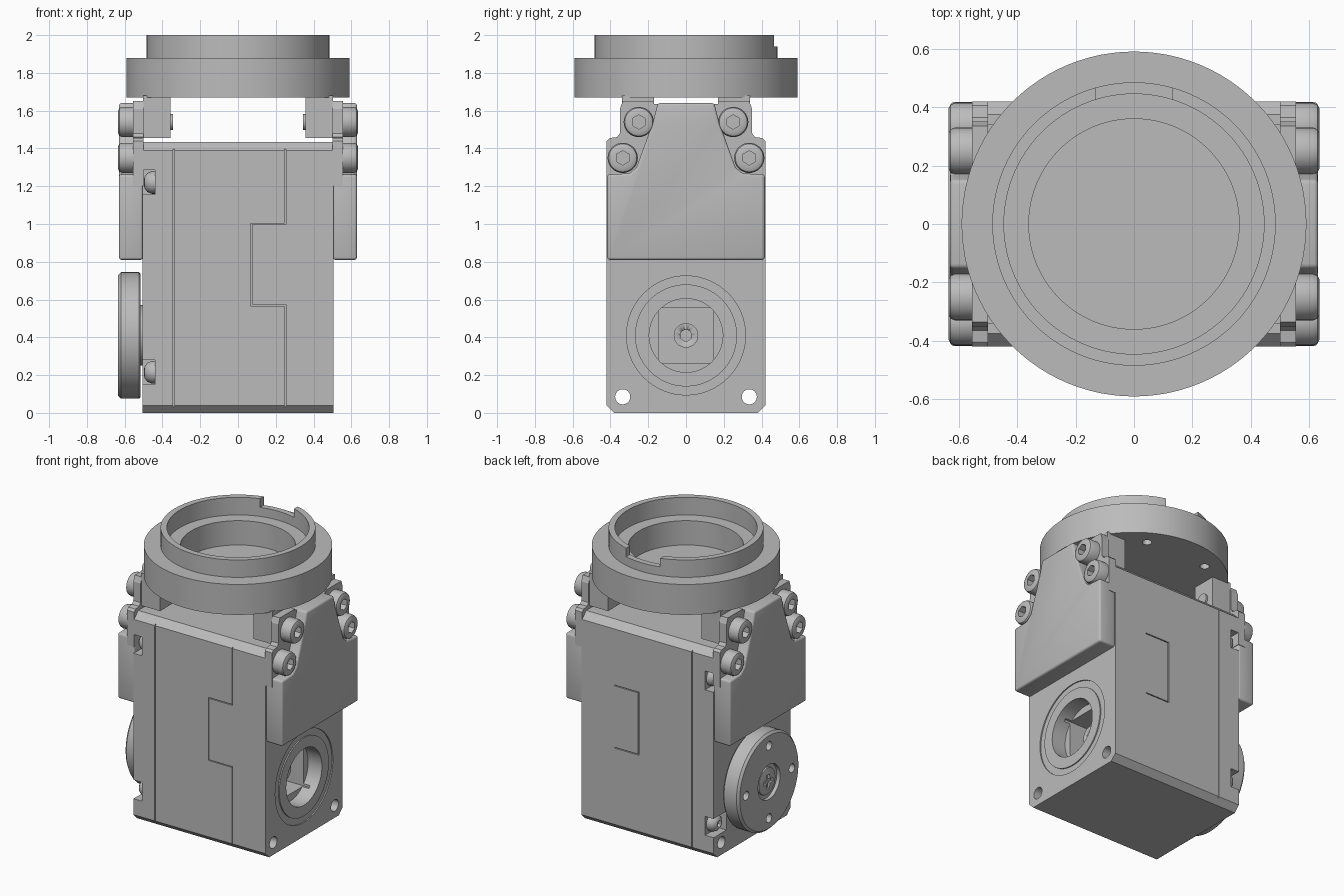
import bpy, bmesh
from math import pi, cos, sin, radians
from mathutils import Matrix

if "Cube" in bpy.data.objects:
    bpy.data.objects.remove(bpy.data.objects["Cube"])

grey = bpy.data.materials.new("plain grey")
grey.use_nodes = True
GREY = (0.5, 0.5, 0.5, 1)
grey.diffuse_color = GREY
grey.node_tree.nodes["Principled BSDF"].inputs["Base Color"].default_value = GREY

TO_X = Matrix.Rotation(pi / 2, 4, 'Y')      # local z becomes +x
HALF_TURN = Matrix.Rotation(pi, 4, 'Z')


def finish(name, bm, matrix=Matrix()):
    bmesh.ops.recalc_face_normals(bm, faces=bm.faces)
    mesh = bpy.data.meshes.new(name)
    bm.to_mesh(mesh)
    bm.free()
    mesh.transform(matrix)
    mesh.materials.append(grey)
    obj = bpy.data.objects.new(name, mesh)
    bpy.context.collection.objects.link(obj)
    return obj


def activate(obj):
    bpy.ops.object.select_all(action='DESELECT')
    obj.select_set(True)
    bpy.context.view_layer.objects.active = obj


def smooth(obj):
    activate(obj)
    bpy.ops.object.shade_smooth_by_angle(angle=radians(35))


def lathe(name, profile, matrix=Matrix(), steps=64):
    """Turn (radius, height) points round local z."""
    bm = bmesh.new()
    verts = [bm.verts.new((r, 0, h)) for r, h in profile]
    edges = [bm.edges.new(pair) for pair in zip(verts, verts[1:])]
    bmesh.ops.spin(bm, geom=verts + edges, axis=(0, 0, 1), cent=(0, 0, 0),
                   angle=2 * pi, steps=steps)
    bmesh.ops.remove_doubles(bm, verts=bm.verts, dist=0.0002)
    obj = finish(name, bm, matrix)
    smooth(obj)
    return obj


def rod(name, x0, x1, y, z, r, steps=32):
    return lathe(name, [(0, x0), (r, x0), (r, x1), (0, x1)],
                 Matrix.Translation((0, y, z)) @ TO_X, steps)


def box(name, x0, x1, y0, y1, z0, z1):
    bm = bmesh.new()
    bmesh.ops.create_cube(bm, size=1)
    bmesh.ops.scale(bm, vec=(x1 - x0, y1 - y0, z1 - z0), verts=bm.verts)
    place = Matrix.Translation(((x0 + x1) / 2, (y0 + y1) / 2, (z0 + z1) / 2))
    return finish(name, bm, place)


def prism(name, half, x0, x1):
    """Extrude a (y, z) half outline, mirrored in y, along x."""
    outline = half + [(-y, z) for y, z in reversed(half)]
    bm = bmesh.new()
    face = bm.faces.new([bm.verts.new((x0, y, z)) for y, z in outline])
    moved = bmesh.ops.extrude_face_region(bm, geom=[face])["geom"]
    bmesh.ops.translate(bm, vec=(x1 - x0, 0, 0),
                        verts=[v for v in moved if isinstance(v, bmesh.types.BMVert)])
    return finish(name, bm)


def apply(obj, mod):
    activate(obj)
    bpy.ops.object.modifier_apply(modifier=mod.name)


def cut(obj, cutter):
    mod = obj.modifiers.new("cut", 'BOOLEAN')
    mod.operation, mod.solver, mod.object = 'DIFFERENCE', 'EXACT', cutter
    apply(obj, mod)
    bpy.data.objects.remove(cutter)


def bevel(obj, width):
    mod = obj.modifiers.new("bevel", 'BEVEL')
    mod.width, mod.segments = width, 3
    mod.angle_limit = radians(40)
    apply(obj, mod)
    smooth(obj)


def opposite(obj, name):
    twin = obj.copy()
    twin.name = name
    twin.matrix_world = HALF_TURN @ obj.matrix_world
    bpy.context.collection.objects.link(twin)
    return twin


AXIS_Z = 0.41       # height of the output axis
SIDES = (-1, 1)

# Main housing, chamfered along its length
body = prism("housing", [(0.38, 0), (0.42, 0.04), (0.42, 1.39), (0.375, 1.435)], -0.505, 0.505)

# Idler side: shallow ring groove, round bore, square cavity
centre = Matrix.Translation((0, 0, AXIS_Z)) @ TO_X
cut(body, lathe("cutter", [(0.27, 0.497), (0.315, 0.497), (0.315, 0.53),
                           (0.27, 0.53), (0.27, 0.497)], centre))
cut(body, rod("cutter", 0.40, 0.55, 0, AXIS_Z, 0.195, 64))
cut(body, box("cutter", 0.0, 0.45, -0.145, 0.145, AXIS_Z - 0.145, AXIS_Z + 0.145))

# Through holes and screw pockets at the corners
for s in SIDES:
    cut(body, rod("cutter", -0.6, 0.6, s * 0.335, 0.085, 0.04))
    for z in (0.215, 1.22):
        a, b = sorted((s * 0.28, s * 0.45))
        cut(body, box("cutter", -0.55, -0.44, a, b, z - 0.065, z + 0.065))

# Seam lines: casing joint and interlocking tab
G, D = 0.003, 0.412
for s in SIDES:
    a, b = sorted((s * D, s * 0.45))
    cut(body, box("cutter", -0.34 - G, -0.34 + G, a, b, -0.1, 1.5))
    cut(body, box("cutter", 0.07 - G, 0.07 + G, a, b, 0.57, 1.0))
    for z in (0.57, 1.0):
        cut(body, box("cutter", 0.07 - G, 0.25 + G, a, b, z - G, z + G))
for z0, z1 in ((-0.1, 0.57), (1.0, 1.5)):
    cut(body, box("cutter", 0.25 - G, 0.25 + G, -0.45, -D, z0, z1))
smooth(body)

shaft = rod("inner_shaft", -0.02, 0.36, 0, AXIS_Z, 0.065)
cut(shaft, rod("cutter", 0.25, 0.4, 0, AXIS_Z, 0.03))

# Round-head casing screws
for s in SIDES:
    for z in (0.215, 1.22):
        screw = lathe("casing_screw", [(0, -0.43), (0.06, -0.43), (0.06, -0.455), (0.05, -0.48),
                                       (0.03, -0.495), (0, -0.5)],
                      Matrix.Translation((0, s * 0.345, z)) @ TO_X, 24)
        cut(screw, rod("cutter", -0.55, -0.475, s * 0.345, z, 0.022, 6))

# Output horn with centre screw
rod("horn_boss", -0.52, -0.50, 0, AXIS_Z, 0.16)
horn = lathe("output_horn", [(0, -0.515), (0.325, -0.515), (0.335, -0.525), (0.335, -0.62),
                             (0.32, -0.635), (0.12, -0.635), (0.12, -0.61), (0, -0.61)], centre)
for k in range(4):
    cut(horn, rod("cutter", -0.7, -0.55, 0.25 * cos(k * pi / 2),
                  AXIS_Z + 0.25 * sin(k * pi / 2), 0.03, 24))
smooth(horn)
hub = lathe("horn_screw", [(0, -0.6), (0.095, -0.6), (0.09, -0.62), (0.05, -0.63), (0, -0.632)], centre, 32)
for w, h in ((0.05, 0.014), (0.014, 0.05)):
    cut(hub, box("cutter", -0.7, -0.615, -w, w, AXIS_Z - h, AXIS_Z + h))

# Bracket plates and raised side covers
plate = prism("right_plate", [(0.42, 1.2), (0.42, 1.44), (0.405, 1.455), (0.365, 1.46), (0.35, 1.48),
                              (0.35, 1.61), (0.335, 1.65), (0.17, 1.65), (0.17, 1.635)], 0.5, 0.555)
cover = prism("right_cover", [(0.417, 0.81), (0.417, 1.262), (0.30, 1.268), (0.262, 1.30),
                              (0.175, 1.54), (0.15, 1.64)], 0.503, 0.63)
bevel(cover, 0.014)
opposite(plate, "left_plate")
opposite(cover, "left_cover")

# Socket-head bolts and the lugs that carry the flange
for y, z in ((0.25, 1.54), (0.335, 1.35)):
    for s in SIDES:
        bolt = lathe("right_bolt", [(0, 0.345), (0.042, 0.345), (0.042, 0.55), (0.08, 0.55), (0.08, 0.612),
                                    (0.074, 0.628), (0.06, 0.635), (0, 0.635)],
                     Matrix.Translation((0, s * y, z)) @ TO_X, 32)
        cut(bolt, rod("cutter", 0.59, 0.7, s * y, z, 0.038, 6))
        smooth(bolt)
        opposite(bolt, "left_bolt")
for s in SIDES:
    lug = box("right_lug", 0.358, 0.502, s * 0.255 - 0.085, s * 0.255 + 0.085, 1.455, 1.68)
    opposite(lug, "left_lug")

# Stepped flange with a notched rim
flange = lathe("top_flange", [(0, 1.67), (0.59, 1.67), (0.59, 1.88), (0.485, 1.88), (0.485, 2),
                              (0.445, 2), (0.445, 1.878), (0.36, 1.878), (0.36, 1.71), (0, 1.71)], steps=96)
cut(flange, box("cutter", -0.13, 0.13, 0.4, 0.55, 1.94, 2.1))
for k in range(6):
    a = k * pi / 3
    cut(flange, lathe("cutter", [(0, 1.6), (0.03, 1.6), (0.03, 1.75), (0, 1.75)],
                      Matrix.Translation((0.47 * cos(a), 0.47 * sin(a), 0)), 20))
smooth(flange)
